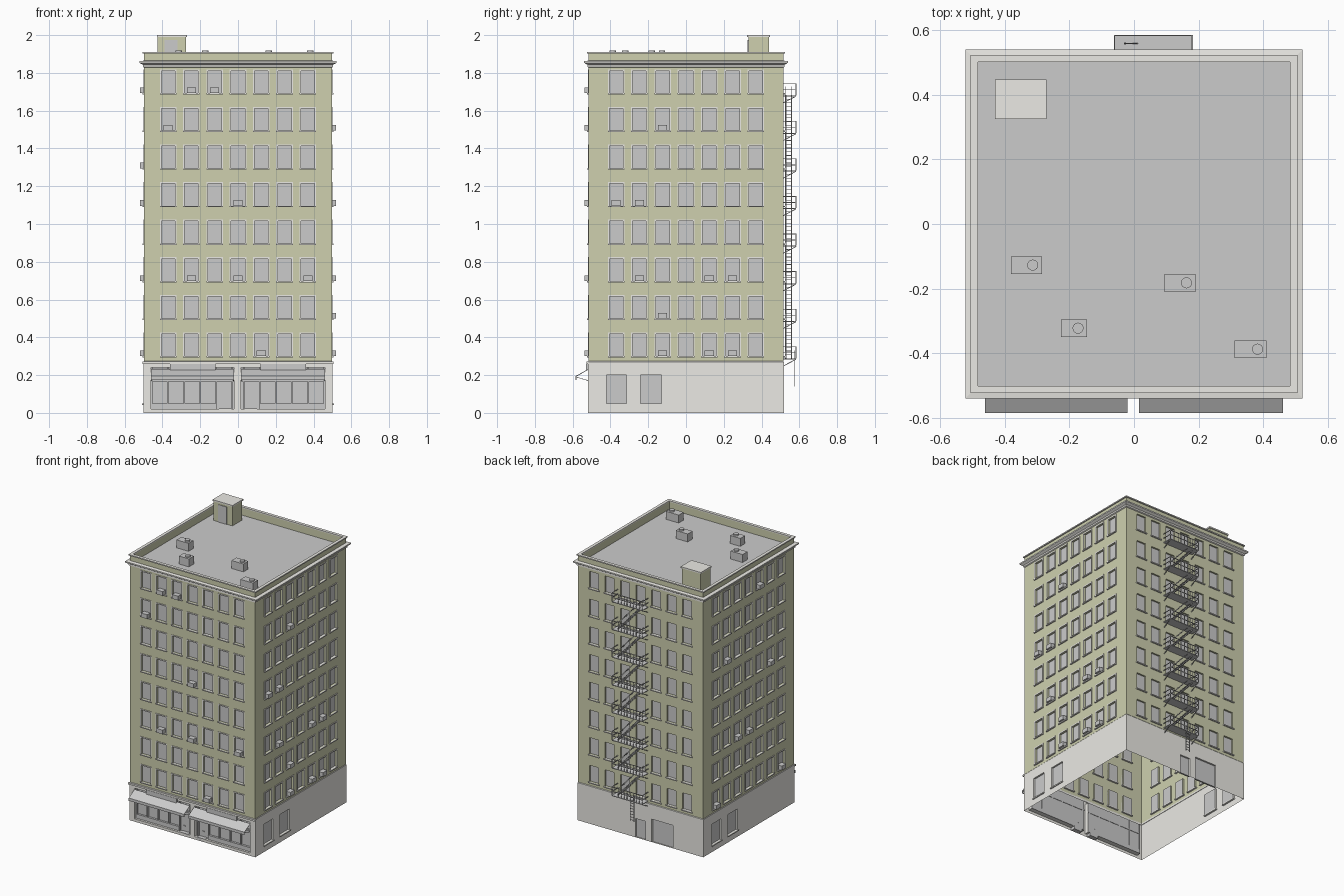
import bpy, bmesh
from mathutils import Vector, Matrix

if "Cube" in bpy.data.objects:
    bpy.data.objects.remove(bpy.data.objects["Cube"])

HX, HY = 0.497, 0.515            # half sizes of the tower
ROOF, TOP, BASE = 1.85, 1.91, 0.27
COLS = [-0.37 + i * 0.1233 for i in range(7)]
ROWS = [0.30 + i * 0.199 for i in range(8)]
WW, WH = 0.072, 0.118            # window size


def material(name, col):
    m = bpy.data.materials.new(name)
    m.diffuse_color = (*col, 1)
    m.use_nodes = True
    m.node_tree.nodes["Principled BSDF"].inputs["Base Color"].default_value = m.diffuse_color
    return m


BRICK = material("pale_brick", (0.62, 0.63, 0.43))
STONE = material("stone", (0.83, 0.82, 0.78))

# side name: outward normal, sideways direction, distance from centre
SIDES = {"front": (Vector((0, -1, 0)), Vector((1, 0, 0)), HY),
         "right": (Vector((1, 0, 0)), Vector((0, 1, 0)), HX),
         "back": (Vector((0, 1, 0)), Vector((-1, 0, 0)), HY),
         "left": (Vector((-1, 0, 0)), Vector((0, -1, 0)), HX)}


def P(side, u, d, z):
    n, t, dist = SIDES[side]
    return n * (dist + d) + t * u + Vector((0, 0, z))


def finish(bm, name, *mats):
    me = bpy.data.meshes.new(name)
    bm.to_mesh(me)
    bm.free()
    for m in mats:
        me.materials.append(m)
    ob = bpy.data.objects.new(name, me)
    bpy.context.collection.objects.link(ob)
    return ob


def box(bm, a, b):
    a, b = Vector(a), Vector(b)
    s = [max(abs(v), 1e-5) for v in b - a]
    bmesh.ops.create_cube(bm, size=1, matrix=Matrix.Translation((a + b) / 2) @ Matrix.Diagonal((*s, 1)))


def sbox(bm, side, u0, u1, d0, d1, z0, z1):
    box(bm, P(side, u0, d0, z0), P(side, u1, d1, z1))


def rod(bm, p, q, w=0.004):
    p, q = Vector(p), Vector(q)
    rot = (q - p).to_track_quat('Z', 'Y').to_matrix().to_4x4()
    bmesh.ops.create_cube(bm, size=1, matrix=Matrix.Translation((p + q) / 2) @ rot
                          @ Matrix.Diagonal((w, w, (q - p).length, 1)))


def wall(name, side, half, z0, z1, holes, depth, mat, d=0.0):
    """Thin wall with recessed panes; each hole is (u0, u1, z0, z1)."""
    bm = bmesh.new()
    quad = lambda pts: bm.faces.new([bm.verts.new(P(side, *p)) for p in pts])
    us = sorted({-half, half, *[h[0] for h in holes], *[h[1] for h in holes]})
    zs = sorted({z0, z1, *[h[2] for h in holes], *[h[3] for h in holes]})
    for a, b in zip(us, us[1:]):
        for c, e in zip(zs, zs[1:]):
            mu, mz = (a + b) / 2, (c + e) / 2
            if not any(h[0] < mu < h[1] and h[2] < mz < h[3] for h in holes):
                quad([(a, d, c), (b, d, c), (b, d, e), (a, d, e)])
    for a, b, c, e in holes:
        loop = [(a, c), (b, c), (b, e), (a, e)]
        for (u, z), (v, w) in zip(loop, loop[1:] + loop[:1]):
            quad([(u, d, z), (v, d, w), (v, d - depth, w), (u, d - depth, z)])
        quad([(u, d - depth, z) for u, z in loop]).material_index = 1
    bmesh.ops.remove_doubles(bm, verts=bm.verts, dist=1e-5)
    finish(bm, name, mat, material(name + "_glass", (0.6, 0.6, 0.6)))


def ring(name, profile, mat):
    """Sweep a closed (offset, z) profile around the building."""
    bm = bmesh.new()
    loops = [[bm.verts.new((sx * (HX + o), sy * (HY + o), z)) for o, z in profile]
             for sx, sy in ((-1, -1), (1, -1), (1, 1), (-1, 1))]
    n = len(profile)
    for i in range(4):
        A, B = loops[i], loops[(i + 1) % 4]
        for j in range(n):
            bm.faces.new((A[j], B[j], B[(j + 1) % n], A[(j + 1) % n]))
    bmesh.ops.recalc_face_normals(bm, faces=bm.faces)
    finish(bm, name, mat)


# window air conditioners as (column, row)
AC = {"front": [(1, 7), (2, 7), (0, 6), (3, 4), (1, 2), (3, 2), (6, 2), (4, 0)],
      "right": [(2, 6), (0, 4), (1, 4), (1, 2), (4, 2), (5, 2), (2, 1), (2, 0), (4, 0), (5, 0)],
      "left": [(4, 7), (1, 5), (5, 4), (2, 2), (3, 2), (0, 0), (6, 0)],
      "back": []}
SHOPS = [(-0.46, -0.02, 0.02, 0.24), (0.015, 0.46, 0.02, 0.24)]
SIDE_WIN = [(-0.42, -0.315, 0.05, 0.2), (-0.24, -0.13, 0.05, 0.2)]
BASE_HOLES = {"front": SHOPS, "right": SIDE_WIN, "left": SIDE_WIN,
              "back": [(-0.04, 0.04, 0.0, 0.135), (0.09, 0.26, 0.0, 0.165)]}

# tower walls, base walls, sills, surrounds and air conditioners
for s in SIDES:
    half = HX if s in ("front", "back") else HY
    wins = [(c - WW / 2, c + WW / 2, z, z + WH) for z in ROWS for c in COLS]
    wall(s + "_wall", s, half, BASE, TOP, wins, 0.012, BRICK)
    wall(s + "_base_wall", s, half + 0.003, 0, BASE, BASE_HOLES[s],
         0.03 if s == "front" else 0.012, STONE, 0.003)
    trim = bmesh.new()
    for a, b, c, e in wins:
        sbox(trim, s, a - 0.008, b + 0.008, -0.012, 0.009, c - 0.007, c)
        if s != "back":
            sbox(trim, s, a - 0.008, b + 0.008, 0, 0.004, e, e + 0.008)
            sbox(trim, s, a - 0.008, a, 0, 0.004, c, e)
            sbox(trim, s, b, b + 0.008, 0, 0.004, c, e)
    if s in ("left", "right"):
        for a, b, c, e in SIDE_WIN:
            sbox(trim, s, a - 0.005, b + 0.005, -0.01, 0.01, c - 0.008, c)
    finish(trim, s + "_window_trim", STONE)
    if AC[s]:
        ac = bmesh.new()
        for c, r in AC[s]:
            sbox(ac, s, COLS[c] - 0.024, COLS[c] + 0.024, -0.012, 0.023, ROWS[r], ROWS[r] + 0.03)
        finish(ac, s + "_air_conditioners")

# base top ledge, cornice, parapet inside and coping
ring("base_ledge", [(0, 0.262), (0.003, 0.262), (0.003, 0.27), (0, 0.274)], STONE)
ring("cornice", [(0, 1.828), (0.007, 1.832), (0.007, 1.843), (0.016, 1.848),
                 (0.024, 1.853), (0.024, 1.862), (0, 1.865)], STONE)
ring("parapet_inner", [(-0.013, ROOF), (0, ROOF), (0, TOP - 0.008), (-0.013, TOP - 0.008)], BRICK)
ring("coping", [(-0.014, TOP - 0.008), (0.008, TOP - 0.008), (0.008, TOP), (-0.014, TOP)], STONE)
bm = bmesh.new()
box(bm, (-HX + 0.01, -HY + 0.01, ROOF - 0.006), (HX - 0.01, HY - 0.01, ROOF))
finish(bm, "roof_deck")

# stair house on the roof
bm = bmesh.new()
box(bm, (-0.425, 0.33, ROOF), (-0.275, 0.44, 1.992))
finish(bm, "stair_house", BRICK)
bm = bmesh.new()
box(bm, (-0.43, 0.324, 1.99), (-0.27, 0.446, 2.0))
finish(bm, "stair_house_cap", STONE)
bm = bmesh.new()
box(bm, (-0.388, 0.326, ROOF), (-0.32, 0.332, 1.975))
finish(bm, "stair_house_door")

# rooftop units with round fans
bm = bmesh.new()
for x0, x1, y0 in ((-0.38, -0.285, -0.155), (0.095, 0.19, -0.21),
                   (-0.225, -0.145, -0.35), (0.31, 0.41, -0.415)):
    box(bm, (x0, y0, ROOF), (x1, y0 + 0.055, 1.907))
    bmesh.ops.create_cone(bm, cap_ends=True, segments=16, radius1=0.017, radius2=0.017, depth=0.012,
                          matrix=Matrix.Translation((x1 - 0.028, y0 + 0.028, 1.912)))
finish(bm, "rooftop_units")

# shopfronts: mullions, kick panels, doors, steps, signs and awnings
frames, signs = bmesh.new(), bmesh.new()
for m, (a, b, c, e) in zip((-1, 1), SHOPS):
    door = m * 0.115
    far = a if m < 0 else b
    lo, hi = sorted((door, far))
    sbox(frames, "front", lo, hi, -0.03, -0.012, 0.02, 0.05)
    sbox(frames, "front", a, b, -0.03, -0.015, 0.165, 0.175)
    for i in range(5):
        u = door + (far - m * 0.004 - door) * i / 4
        sbox(frames, "front", u - 0.004, u + 0.004, -0.03, -0.014, 0.02, 0.24)
    u = m * 0.03
    sbox(frames, "front", u - 0.004, u + 0.004, -0.03, -0.014, 0.02, 0.24)
    sbox(frames, "front", *sorted((m * 0.035, m * 0.1)), -0.03, 0.003, 0, 0.022)
    sbox(frames, "front", *sorted((m * 0.075 - 0.015, m * 0.075)), -0.028, -0.02, 0.058, 0.063)
    sbox(signs, "front", m * 0.24 - 0.12, m * 0.24 + 0.12, 0, 0.014, 0.228, 0.26)
    aw = bmesh.new()
    prof = [(0.003, 0.232), (0.069, 0.195), (0.069, 0.175), (0.066, 0.175), (0.066, 0.192), (0.003, 0.228)]
    L, R = [[aw.verts.new(P("front", u, d, z)) for d, z in prof] for u in (a, b)]
    for j in range(6):
        k = (j + 1) % 6
        aw.faces.new((L[j], R[j], R[k], L[k]))
    aw.faces.new(L)
    aw.faces.new(R)
    bmesh.ops.recalc_face_normals(aw, faces=aw.faces)
    for u in (a + 0.004, b - 0.004):
        rod(aw, P("front", u, 0.067, 0.19), P("front", u, 0.0, 0.17), 0.003)
    finish(aw, ("left" if m < 0 else "right") + "_awning")
finish(frames, "shopfront_frames")
finish(signs, "sign_boards")
bm = bmesh.new()
sbox(bm, "front", -HX - 0.008, HX + 0.008, 0, 0.012, 0.26, 0.272)
finish(bm, "shop_cornice", STONE)

# fire escape: platforms, rails, brackets, stairs and drop ladder
bm = bmesh.new()
X0, X1, Y0, Y1 = -0.06, 0.18, HY, 0.583
for i, r in enumerate(ROWS):
    z = r - 0.012
    box(bm, (X0, Y0, z - 0.005), (X1, Y1, z))
    for h in (0.03, 0.062):
        rod(bm, (X0, Y1, z + h), (X1, Y1, z + h))
        for x in (X0, X1):
            rod(bm, (x, Y0, z + h), (x, Y1, z + h))
    for k in range(11):
        x = X0 + (X1 - X0) * k / 10
        rod(bm, (x, Y1, z), (x, Y1, z + 0.062), 0.004 if k % 5 == 0 else 0.002)
    for x in (X0 + 0.005, X1 - 0.005):
        rod(bm, (x, Y0, z - 0.04), (x, Y1, z - 0.004))
    if i < 7:
        a, b = Vector((0.15, 0, z)), Vector((-0.03, 0, z + 0.199))
        for y in (0.528, 0.558):
            off = Vector((0, y, 0))
            rod(bm, a + off, b + off, 0.006)
            rod(bm, a + off + Vector((0, 0, 0.045)), b + off + Vector((0, 0, 0.045)), 0.003)
        for k in range(1, 10):
            p = a.lerp(b, k / 10)
            box(bm, (p.x - 0.009, 0.528, p.z - 0.0015), (p.x + 0.009, 0.558, p.z + 0.0015))
for x in (0.01, 0.04):
    rod(bm, (x, 0.576, 0.14), (x, 0.576, 0.33))
for k in range(9):
    rod(bm, (0.01, 0.576, 0.15 + k * 0.02), (0.04, 0.576, 0.15 + k * 0.02), 0.003)
finish(bm, "fire_escape")
